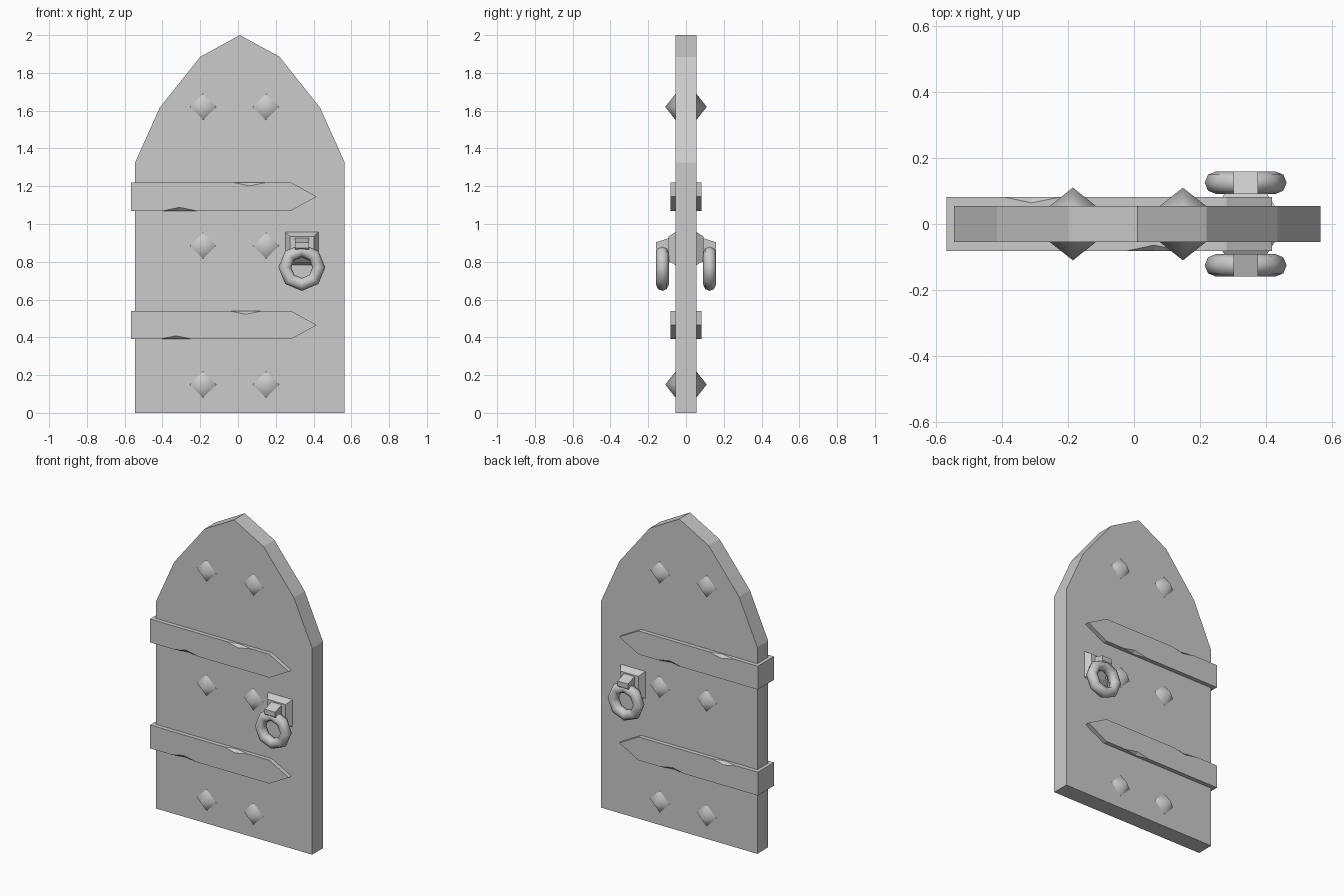
import bpy, bmesh
from math import pi

cube = bpy.data.objects.get("Cube")
if cube:
    bpy.data.objects.remove(cube)

grey = bpy.data.materials.new("plain grey")
grey.use_nodes = True
colour = (0.6, 0.6, 0.6, 1)
grey.diffuse_color = colour
grey.node_tree.nodes["Principled BSDF"].inputs["Base Color"].default_value = colour

HALF = 0.055          # half the door thickness
HANDLE_X = 0.338


def finish(name, bm, smooth=False):
    bmesh.ops.recalc_face_normals(bm, faces=bm.faces)
    mesh = bpy.data.meshes.new(name)
    bm.to_mesh(mesh)
    bm.free()
    mesh.materials.append(grey)
    for p in mesh.polygons:
        p.use_smooth = smooth
    obj = bpy.data.objects.new(name, mesh)
    bpy.context.collection.objects.link(obj)
    return obj


def loft(name, ring_a, ring_b):
    """Closed solid between two matching rings of points."""
    bm = bmesh.new()
    a = [bm.verts.new(p) for p in ring_a]
    b = [bm.verts.new(p) for p in ring_b]
    bm.faces.new(a)
    bm.faces.new(b[::-1])
    for i in range(len(a)):
        j = (i + 1) % len(a)
        bm.faces.new((a[i], b[i], b[j], a[j]))
    return finish(name, bm)


# Door slab with a pointed, faceted arch
right = [(0.555, 0), (0.555, 1.325), (0.425, 1.615), (0.21, 1.885)]
outline = right + [(0, 2)] + [(-x, z) for x, z in reversed(right)]
loft("door_slab", [(x + 0.01, -HALF, z) for x, z in outline],
     [(x + 0.01, HALF, z) for x, z in outline])


# Pointed straps that wrap the hinge side, with a chip in each long edge
def strap(name, zc, shift):
    bm = bmesh.new()
    depth, half_h, cut = 0.082, 0.075, 0.018
    start, shoulder, tip = -0.567, 0.28, 0.417

    def v(x, y, z):
        return bm.verts.new((x, y, zc + z))

    edge, tips = {}, {}
    for side in (-1, 1):
        y = side * depth
        tips[side] = v(tip, y, 0)
        for up in (-1, 1):
            z = up * half_h
            x = (0.06 if side * up < 0 else -0.31) + shift
            s, a, b, e = [v(px, y, z) for px in (start, x - 0.085, x + 0.09, shoulder)]
            face_low = v(x, y, z - up * cut)
            edge_in = v(x, y - side * cut, z)
            edge[side, up] = ([s, a, face_low, b, e], [s, a, edge_in, b, e])
            bm.faces.new((a, face_low, edge_in))
            bm.faces.new((face_low, b, edge_in))
    for side in (-1, 1):
        bm.faces.new(edge[side, 1][0] + [tips[side]] + edge[side, -1][0][::-1])
    for up in (-1, 1):
        front, back = edge[-1, up][1], edge[1, up][1]
        bm.faces.new(front + back[::-1])
        bm.faces.new((front[-1], tips[-1], tips[1], back[-1]))
    bm.faces.new([edge[k][0][0] for k in ((-1, -1), (-1, 1), (1, 1), (1, -1))])
    finish(name, bm)


strap("upper_strap", 1.145, 0)
strap("lower_strap", 0.465, -0.02)


# Smooth four-sided studs on both faces
def stud(name, x, z, side):
    bm = bmesh.new()
    base = [bm.verts.new((x + dx, side * (HALF - 0.002), z + dz))
            for dx, dz in ((0.072, 0), (0, 0.072), (-0.072, 0), (0, -0.072))]
    peak = bm.verts.new((x, side * 0.11, z))
    for i in range(4):
        bm.faces.new((base[i], base[(i + 1) % 4], peak))
    finish(name, bm, True)


# Ring handle: bevelled plate, wedge lug and octagonal ring
def handle(label, side):
    def square(r, y):
        return [(HANDLE_X + sx * r, side * y, 0.87 + sz * r)
                for sx, sz in ((1, 1), (-1, 1), (-1, -1), (1, -1))]
    loft(label + "_handle_plate", square(0.089, HALF - 0.002), square(0.064, 0.092))

    profile = [(0.085, 0.927), (0.159, 0.903), (0.159, 0.872), (0.085, 0.795)]
    loft(label + "_handle_lug",
         [(HANDLE_X - 0.037, side * y, z) for y, z in profile],
         [(HANDLE_X + 0.037, side * y, z) for y, z in profile])

    bpy.ops.mesh.primitive_torus_add(
        major_segments=8, minor_segments=8, major_radius=0.09, minor_radius=0.034,
        location=(HANDLE_X, side * 0.125, 0.77), rotation=(pi / 2, 0, 0))
    ring = bpy.context.object
    ring.name = label + "_handle_ring"
    ring.data.materials.append(grey)
    bpy.ops.object.shade_smooth()


for label, side in (("front", -1), ("back", 1)):
    for row, z in (("lower", 0.15), ("middle", 0.885), ("upper", 1.62)):
        for col, x in (("right", -0.185), ("left", 0.148)):
            stud(f"{label}_{row}_{col}_stud", x, z, side)
    handle(label, side)
